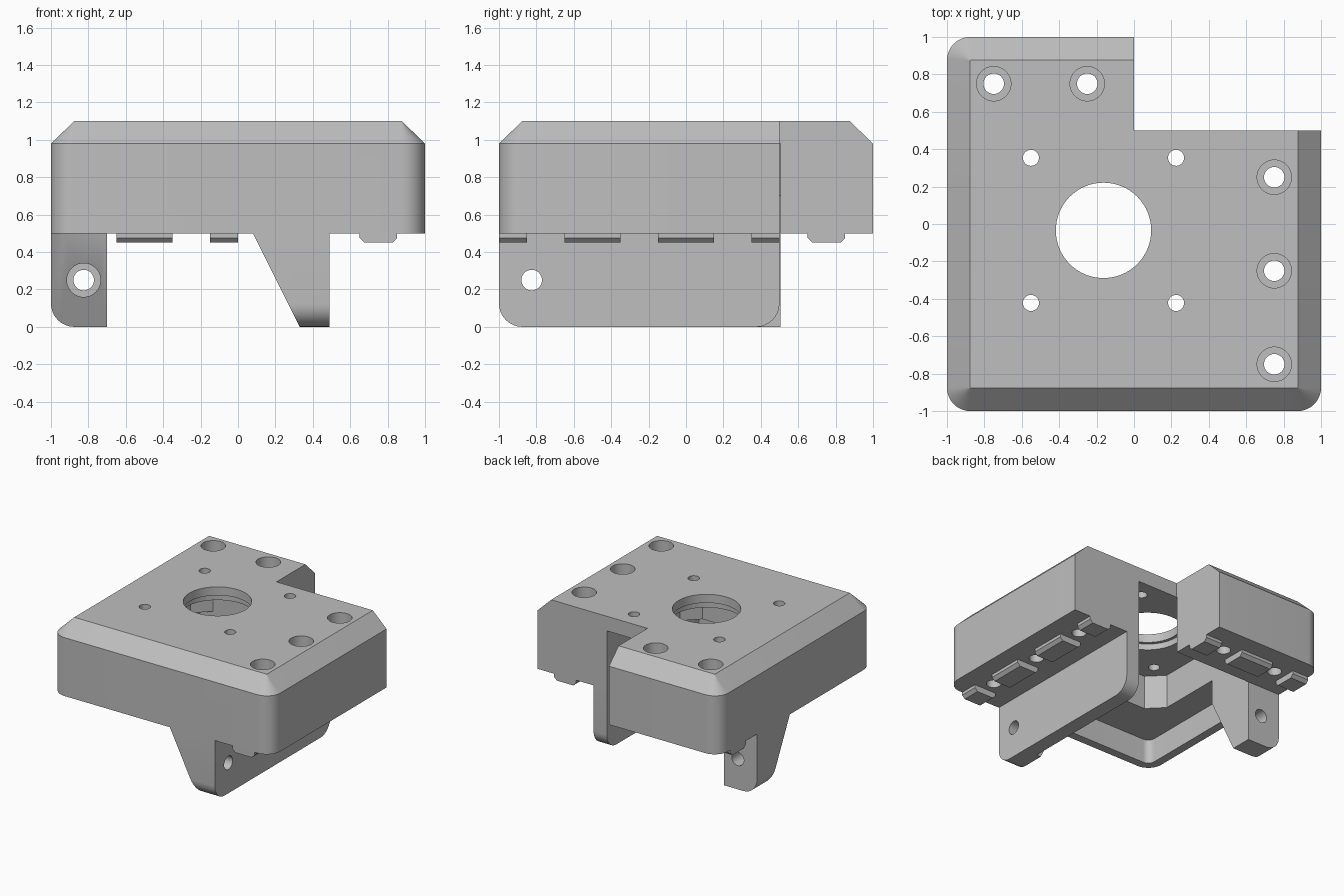
import bpy, bmesh, math

if "Cube" in bpy.data.objects:
    bpy.data.objects.remove(bpy.data.objects["Cube"], do_unlink=True)

grey = bpy.data.materials.new("light grey plastic")
grey.use_nodes = True
grey.diffuse_color = (0.52, 0.52, 0.52, 1)
grey.node_tree.nodes["Principled BSDF"].inputs["Base Color"].default_value = grey.diffuse_color

PLACE = {"X": lambda u, v, w: (w, u, v),
         "Y": lambda u, v, w: (u, w, v),
         "Z": lambda u, v, w: (u, v, w)}


def make(name, bm):
    bmesh.ops.recalc_face_normals(bm, faces=bm.faces)
    mesh = bpy.data.meshes.new(name)
    bm.to_mesh(mesh)
    bm.free()
    mesh.materials.append(grey)
    obj = bpy.data.objects.new(name, mesh)
    bpy.context.collection.objects.link(obj)
    return obj


def loft(name, rings, axis="Z", bevel=None):
    """Skin matching outlines; rings is a list of (outline, position on axis)."""
    bm = bmesh.new()
    loops = [[bm.verts.new(PLACE[axis](u, v, w)) for u, v in pts] for pts, w in rings]
    n = len(loops[0])
    for a, b in zip(loops, loops[1:]):
        for i in range(n):
            j = (i + 1) % n
            bm.faces.new((a[i], a[j], b[j], b[i]))
    bm.faces.new(loops[0])
    bm.faces.new(loops[-1])
    if bevel:
        edges = [e for e in bm.edges if all(bevel(v.co) for v in e.verts)]
        bmesh.ops.bevel(bm, geom=edges, offset=0.125, segments=8, profile=0.5, affect="EDGES")
    return make(name, bm)


def prism(name, outline, lo, hi, axis="Z", bevel=None):
    return loft(name, [(outline, lo), (outline, hi)], axis, bevel)


def box_outline(x0, x1, y0, y1, r=0.0, steps=1, shrink=0.0):
    """Rectangle with rounded (or, with one step, chamfered) corners."""
    if not r:
        return [(x0, y0), (x1, y0), (x1, y1), (x0, y1)]
    corners = [(x1 - r, y1 - r), (x0 + r, y1 - r), (x0 + r, y0 + r), (x1 - r, y0 + r)]
    pts = []
    for k, (cx, cy) in enumerate(corners):
        for i in range(steps + 1):
            a = math.pi / 2 * (k + i / steps)
            pts.append((cx + (r - shrink) * math.cos(a), cy + (r - shrink) * math.sin(a)))
    return pts


def circle(u, v, r, n=40):
    return [(u + r * math.cos(math.tau * i / n), v + r * math.sin(math.tau * i / n))
            for i in range(n)]


def combine(target, other, operation):
    mod = target.modifiers.new("bool", "BOOLEAN")
    mod.operation, mod.solver, mod.object = operation, "EXACT", other
    bpy.ops.object.select_all(action="DESELECT")
    bpy.context.view_layer.objects.active = target
    target.select_set(True)
    bpy.ops.object.modifier_apply(modifier=mod.name)
    bpy.data.objects.remove(other, do_unlink=True)


def cut(outline, lo, hi, axis="Z"):
    combine(body, prism("cutter", outline, lo, hi, axis), "DIFFERENCE")


# Main block: rounded corners below, chamfered rim on top
full = (-1, 1, -1, 1, 0.125, 10)
body = loft("mount_body", [(box_outline(*full), 0.5), (box_outline(*full), 0.98),
                           (box_outline(*full, shrink=0.1245), 1.1)])
cut(box_outline(0, 1.2, 0.5, 1.2), 0.3, 1.3)

# Underside: wide recess, then the chamfered motor pocket above it
cut(box_outline(-0.93, 0.37, -0.93, 0.505, 0.06, 6), 0.4, 0.7)
cut(box_outline(-0.70, 0.37, -0.57, 0.505, 0.12, 1), 0.4, 0.98)
cut(box_outline(0.02, 0.37, 0.3, 0.505), 0.4, 0.98)

# Two tapered clamp legs and the long side plate
taper = [(0.33, 0), (0.49, 0), (0.49, 0.7), (0.08, 0.7), (0.08, 0.5)]
back_taper = [(min(u + 0.016, 0.506) if u > 0.4 else u, z) for u, z in taper]
side_leg = prism("side_leg", taper, -1, -0.7, "Y",
                 lambda c: c.y < -0.99 and c.z < 0.01)
back_leg = prism("back_leg", back_taper, -1, -0.7, "X",
                 lambda c: c.x < -0.99 and c.z < 0.01)
side_plate = prism("side_plate", box_outline(0.37, 0.49, 0, 0.6), -0.8, 0.5, "Y",
                   lambda c: c.y > 0.49 and c.z < 0.01)
for part in (side_leg, back_leg, side_plate):
    combine(body, part, "UNION")

# Cross holes with nut seats in the legs
for axis in "XY":
    cut(circle(-0.825, 0.25, 0.09), -0.1, 0.37, axis)
    cut(circle(-0.825, 0.25, 0.055), -0.1, 0.6, axis)

# Counterbored rail screws
for x, y in [(0.75, 0.25), (0.75, -0.25), (0.75, -0.75), (-0.75, 0.75), (-0.25, 0.75)]:
    cut(circle(x, y, 0.055), 0.3, 1.3)
    cut(circle(x, y, 0.092), 0.7, 1.3)

# Motor opening with a stepped collar, and its four screws
cx, cy = -0.163, -0.034
cut(circle(cx, cy, 0.255, 64), 0.9, 1.3)
cut(circle(cx, cy, 0.28, 64), 0.9, 1.03)
for sx in (-1, 1):
    for sy in (-1, 1):
        cut(circle(cx + sx * 0.388, cy + sy * 0.388, 0.043, 28), 0.9, 1.3)

# Keying tabs under both rails
tab = [(0.65, 0.5), (0.65, 0.475), (0.675, 0.45), (0.825, 0.45), (0.85, 0.475), (0.85, 0.5)]
for lo, hi in [(-1, -0.85), (-0.65, -0.35), (-0.15, 0.15), (0.35, 0.5)]:
    prism("side_rail_tab", tab, lo, hi, "Y")
for lo, hi in [(-1, -0.85), (-0.65, -0.35), (-0.15, 0)]:
    prism("back_rail_tab", tab, lo, hi, "X")

# Smooth the rounded surfaces, keep the edges crisp
bpy.ops.object.select_all(action="DESELECT")
body.select_set(True)
bpy.context.view_layer.objects.active = body
bpy.ops.object.shade_smooth_by_angle(angle=math.radians(30))
